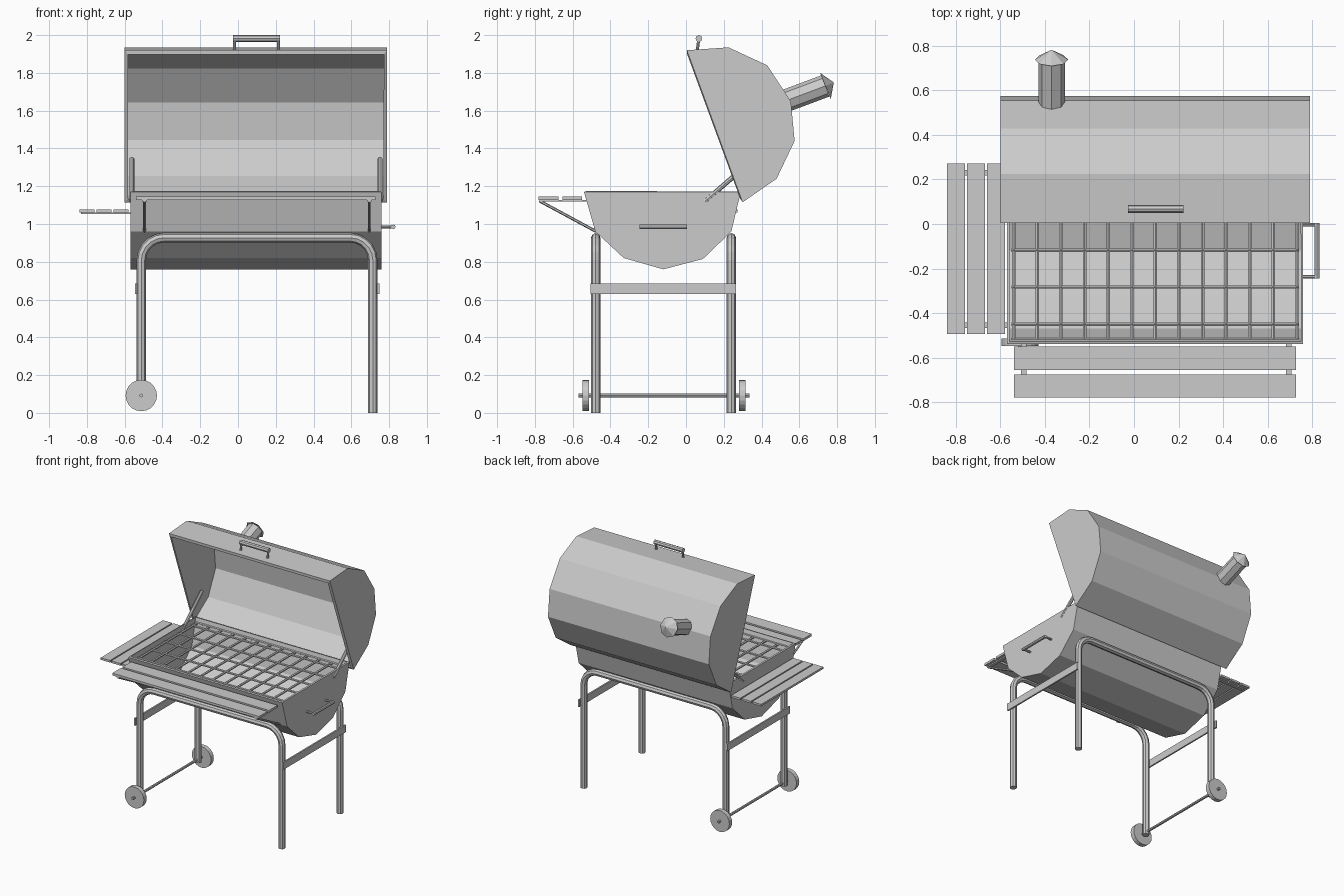
import bpy, bmesh, math
from mathutils import Vector

cube = bpy.data.objects.get("Cube")
if cube:
    bpy.data.objects.remove(cube, do_unlink=True)

GREY = (0.6, 0.6, 0.6, 1)
metal = bpy.data.materials.new("light_grey")
metal.use_nodes = True
metal.diffuse_color = GREY
metal.node_tree.nodes["Principled BSDF"].inputs["Base Color"].default_value = GREY


def finish(name, bm):
    me = bpy.data.meshes.new(name)
    bm.to_mesh(me)
    bm.free()
    me.materials.append(metal)
    ob = bpy.data.objects.new(name, me)
    bpy.context.scene.collection.objects.link(ob)
    return ob


def add_box(bm, lo, hi):
    lo, hi = Vector(lo), Vector(hi)
    verts = bmesh.ops.create_cube(bm, size=1)["verts"]
    for v in verts:
        v.co = (lo + hi) / 2 + Vector(a * b for a, b in zip(v.co, hi - lo))


def add_rod(bm, a, b, r, sides=8, r2=None):
    a, b = Vector(a), Vector(b)
    d = b - a
    verts = bmesh.ops.create_cone(bm, cap_ends=True, segments=sides, radius1=r,
                                  radius2=r if r2 is None else r2, depth=d.length)["verts"]
    rot = d.to_track_quat('Z', 'Y')
    for v in verts:
        v.co = rot @ v.co + (a + b) / 2


def shell(name, profile, x0, x1, thick):
    """Open trough: (y, z) profile swept along x with closed ends."""
    bm = bmesh.new()
    a = [bm.verts.new((x0, y, z)) for y, z in profile]
    b = [bm.verts.new((x1, y, z)) for y, z in profile]
    for i in range(len(a) - 1):
        bm.faces.new((a[i], a[i + 1], b[i + 1], b[i]))
    bm.faces.new(a[::-1])
    bm.faces.new(b)
    ob = finish(name, bm)
    mod = ob.modifiers.new("wall", 'SOLIDIFY')
    mod.thickness = thick
    mod.offset = -1
    mod.use_even_offset = True


def handle(name, a, b, offset, r_bar, r_post):
    """Bar from a to b with a post at each end reaching back by offset."""
    bm = bmesh.new()
    a, b, offset = Vector(a), Vector(b), Vector(offset)
    add_rod(bm, a, b, r_bar)
    inset = (b - a).normalized() * r_post
    for p in (a + inset, b - inset):
        add_rod(bm, p, p + offset, r_post)
    finish(name, bm)


# Fire basin and raised lid
shell("basin", [(-0.54, 1.17), (-0.48, 0.96), (-0.33, 0.82), (-0.12, 0.76),
                (0.09, 0.815), (0.24, 0.96), (0.29, 1.17)], -0.57, 0.76, 0.012)
shell("lid", [(0.3, 1.115), (0.48, 1.24), (0.575, 1.44), (0.555, 1.65),
              (0.43, 1.84), (0.225, 1.935), (0.005, 1.92)], -0.6, 0.79, 0.02)

# Arms joining lid and basin
bm = bmesh.new()
for x in (-0.562, 0.752):
    add_rod(bm, (x, 0.1, 1.12), (x, 0.36, 1.345), 0.013)
finish("lid_arms", bm)

# Cooking grate
bm = bmesh.new()
for i in range(13):
    x = -0.54 + 0.106 * i
    add_rod(bm, (x, -0.52, 1.135), (x, 0.27, 1.135), 0.009, 6)
for y in (-0.52, -0.45, -0.283, -0.117, 0.05, 0.217, 0.27):
    add_rod(bm, (-0.55, y, 1.135), (0.742, y, 1.135), 0.009, 6)
finish("grate", bm)

# Chimney and pointed cap
axis = Vector((0, 0.925, 0.38)).normalized()
base, top = Vector((-0.37, 0.535, 1.655)), Vector((-0.37, 0.738, 1.731))
bm = bmesh.new()
add_rod(bm, base, top, 0.06)
finish("chimney", bm)
bm = bmesh.new()
add_rod(bm, top, top + axis * 0.048, 0.075, 8, 0)
finish("chimney_cap", bm)

# Handles
handle("lid_handle", (-0.026, 0.068, 1.982), (0.222, 0.068, 1.982), (0, -0.008, -0.06), 0.018, 0.008)
handle("side_handle", (0.822, -0.245, 0.985), (0.822, 0.005, 0.985), (-0.07, 0, 0), 0.012, 0.008)

# Front shelf: two slats, cross bars and diagonal braces
bm = bmesh.new()
for y0, y1 in ((-0.78, -0.675), (-0.655, -0.55)):
    add_box(bm, (-0.54, y0, 1.127), (0.727, y1, 1.145))
finish("front_shelf", bm)
bm = bmesh.new()
for x in (-0.495, 0.695):
    add_box(bm, (x - 0.012, -0.775, 1.118), (x + 0.012, -0.525, 1.128))
    add_rod(bm, (x, -0.775, 1.122), (x, -0.475, 0.96), 0.008, 6)
finish("front_shelf_supports", bm)

# Side shelf: three slats on two cross bars
bm = bmesh.new()
for i in range(3):
    x = -0.84 + 0.09 * i
    add_box(bm, (x, -0.495, 1.06), (x + 0.08, 0.272, 1.076))
finish("side_shelf", bm)
bm = bmesh.new()
for y in (-0.455, 0.23):
    add_box(bm, (-0.83, y - 0.013, 1.052), (-0.565, y + 0.013, 1.062))
finish("side_shelf_supports", bm)


# Bent tube leg frames, shorter on the wheel side
def leg_frame(name, y):
    x0, x1, top_z, bend = -0.512, 0.714, 0.927, 0.12
    path = [(x0, 0.07)]
    for cx, start in ((x0 + bend, math.pi), (x1 - bend, math.pi / 2)):
        for i in range(6):
            t = start - i / 5 * math.pi / 2
            path.append((cx + bend * math.cos(t), top_z - bend + bend * math.sin(t)))
    path.append((x1, 0))
    cu = bpy.data.curves.new(name, 'CURVE')
    cu.dimensions = '3D'
    cu.bevel_depth = 0.025
    cu.bevel_resolution = 2
    cu.use_fill_caps = True
    sp = cu.splines.new('POLY')
    sp.points.add(len(path) - 1)
    for p, (x, z) in zip(sp.points, path):
        p.co = (x, y, z, 1)
    sp.use_smooth = False
    cu.materials.append(metal)
    ob = bpy.data.objects.new(name, cu)
    bpy.context.scene.collection.objects.link(ob)


leg_frame("front_legs", -0.478)
leg_frame("back_legs", 0.24)

# Flat braces between the leg frames
bm = bmesh.new()
for x in (-0.54, 0.742):
    add_box(bm, (x - 0.006, -0.505, 0.63), (x + 0.006, 0.265, 0.686))
finish("leg_braces", bm)

# Wheels and axle
bm = bmesh.new()
for y in (-0.548, 0.28):
    add_rod(bm, (-0.512, y, 0.092), (-0.512, y + 0.034, 0.092), 0.083, 20)
finish("wheels", bm)
bm = bmesh.new()
add_rod(bm, (-0.512, -0.57, 0.092), (-0.512, 0.335, 0.092), 0.01)
finish("axle", bm)
